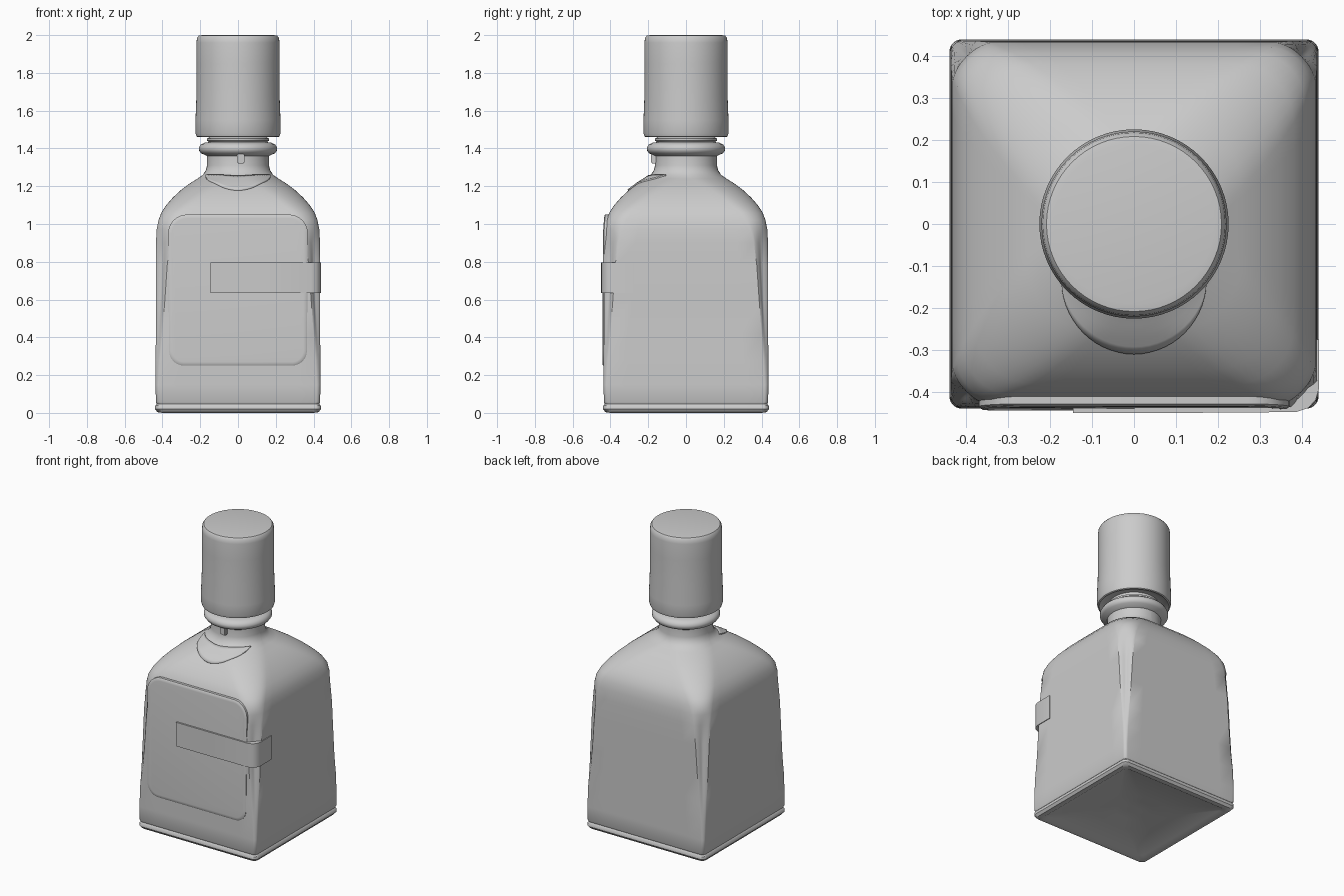
import bpy, bmesh, math
from mathutils import Vector
from mathutils.bvhtree import BVHTree

if "Cube" in bpy.data.objects:
    bpy.data.objects.remove(bpy.data.objects["Cube"])


def finish(name, bm, angle=40):
    bmesh.ops.recalc_face_normals(bm, faces=bm.faces)
    me = bpy.data.meshes.new(name)
    bm.to_mesh(me)
    ob = bpy.data.objects.new(name, me)
    bpy.context.collection.objects.link(ob)
    bpy.ops.object.select_all(action='DESELECT')
    bpy.context.view_layer.objects.active = ob
    ob.select_set(True)
    bpy.ops.object.shade_smooth_by_angle(angle=math.radians(angle))
    return ob


def loft(bm, rings):
    """Skin a stack of equal closed rings and cap both ends."""
    rows = [[bm.verts.new(p) for p in ring] for ring in rings]
    n = len(rows[0])
    for a, b in zip(rows, rows[1:]):
        for i in range(n):
            j = (i + 1) % n
            bm.faces.new((a[i], a[j], b[j], b[i]))
    bm.faces.new(rows[0][::-1])
    bm.faces.new(rows[-1])


def square_ring(z, w, r, scoop=0.0, arc=10, side=8):
    """Square of half-width w, corner radius r, corners optionally hollowed."""
    pts = []
    for q in range(4):
        rot = q * math.pi / 2
        c, s = math.cos(rot), math.sin(rot)
        k = w - r
        local = []
        for i in range(side):
            local.append((w, -k + 2 * k * i / side))
        for i in range(arc):
            t = math.pi / 2 * i / arc
            d = r * (1 - scoop * math.sin(2 * t))
            local.append((k + d * math.cos(t), k + d * math.sin(t)))
        pts += [(c * x - s * y, s * x + c * y, z) for x, y in local]
    return pts


def lathe(name, profile, n=64):
    bm = bmesh.new()
    loft(bm, [[(r * math.cos(2 * math.pi * i / n), r * math.sin(2 * math.pi * i / n), z)
               for i in range(n)] for r, z in profile])
    return finish(name, bm)


# Bottle body: z, half-width, corner radius, corner scoop
sections = [
    (0.03, 0.03, 0.025, 0), (0.03, 0.10, 0.07, 0), (0.012, 0.18, 0.10, 0),
    (0.012, 0.38, 0.03, 0), (0.0, 0.40, 0.03, 0), (0.004, 0.427, 0.03, 0),
    (0.02, 0.439, 0.03, 0), (0.038, 0.438, 0.03, 0), (0.047, 0.430, 0.025, 0),
    (0.058, 0.435, 0.02, 0), (0.15, 0.436, 0.02, 0), (0.28, 0.436, 0.025, 0.1),
    (0.42, 0.435, 0.035, 0.3), (0.6, 0.435, 0.048, 0.45), (0.78, 0.435, 0.06, 0.45),
    (0.9, 0.434, 0.075, 0.3), (0.97, 0.431, 0.09, 0.1), (1.02, 0.421, 0.105, 0),
    (1.06, 0.406, 0.12, 0), (1.1, 0.380, 0.14, 0), (1.14, 0.345, 0.155, 0),
    (1.18, 0.302, 0.165, 0), (1.215, 0.255, 0.17, 0), (1.24, 0.215, 0.172, 0),
    (1.26, 0.186, 0.17, 0), (1.285, 0.170, 0.166, 0), (1.31, 0.164, 0.163, 0),
    (1.37, 0.164, 0.163, 0)]
bm = bmesh.new()
loft(bm, [square_ring(*s) for s in sections])
bmesh.ops.recalc_face_normals(bm, faces=bm.faces)
surface = BVHTree.FromBMesh(bm)
finish("bottle_body", bm)

# Neck ring, thread and cap
lathe("neck_ring", [(0.15, 1.35), (0.168, 1.362), (0.196, 1.375), (0.207, 1.39),
                    (0.207, 1.405), (0.198, 1.42), (0.178, 1.43), (0.15, 1.434)])
lathe("neck_thread", [(0.15, 1.42), (0.155, 1.435), (0.165, 1.442),
                      (0.165, 1.452), (0.15, 1.46), (0.15, 1.49)])
lathe("cap", [(0.155, 1.475), (0.205, 1.467), (0.212, 1.46), (0.22, 1.464), (0.225, 1.48),
              (0.225, 1.55), (0.220, 1.68), (0.220, 1.85), (0.220, 1.96),
              (0.217, 1.985), (0.208, 1.997), (0.19, 2.0)])

# Raised front panel with rounded corners, tucked into the shoulder at the top
bm = bmesh.new()


def panel_ring(y, inset):
    pts = []
    for cx, cz, r, a0 in ((0.29, 0.33, 0.075, -90), (0.27, 0.95, 0.10, 0),
                          (-0.27, 0.95, 0.10, 90), (-0.29, 0.33, 0.075, 180)):
        for i in range(9):
            a = math.radians(a0 + 90 * i / 8)
            x, z = cx + (r - inset) * math.cos(a), cz + (r - inset) * math.sin(a)
            z -= 0.012 * (1 - (x / 0.37) ** 2) if z < 0.5 else 0
            pts.append((x, y + max(0, z - 0.9) * 0.07, z))
    return pts


loft(bm, [panel_ring(-0.42, 0), panel_ring(-0.438, 0),
          panel_ring(-0.442, 0.006), panel_ring(-0.443, 0.02)])
finish("front_panel", bm, 50)

# Strap wrapping from the front round the right corner
outer = [(-0.145, -0.449), (0.12, -0.449), (0.385, -0.447), (0.415, -0.437),
         (0.432, -0.418), (0.440, -0.39), (0.440, -0.275)]
inner = [(-0.145, -0.425), (0.12, -0.425), (0.37, -0.425), (0.39, -0.415),
         (0.405, -0.40), (0.42, -0.38), (0.42, -0.275)]
bm = bmesh.new()
loft(bm, [[(x, y, z) for x, y in outer + inner[::-1]] for z in (0.635, 0.795)])
finish("strap", bm, 30)

# Crescent label draped on the front shoulder
bm = bmesh.new()
rows = []
for i in range(29):
    x = -0.17 * math.cos(math.pi * i / 28)
    y0 = -0.135 - math.sqrt(max(0, 0.17 ** 2 - x * x))
    y1 = -math.sqrt(0.2 ** 2 - x * x)
    row = []
    for j in range(7):
        hit = surface.ray_cast(Vector((x, y0 + (y1 - y0) * j / 6, 1.7)), Vector((0, 0, -1)))
        row.append(bm.verts.new(hit[0] + hit[1] * 0.007))
    rows.append(row)
for a, b in zip(rows, rows[1:]):
    for j in range(6):
        bm.faces.new((a[j], b[j], b[j + 1], a[j + 1]))
label = finish("shoulder_label", bm)
solid = label.modifiers.new("thickness", 'SOLIDIFY')
solid.thickness = 0.014
solid.offset = -1

# Small tab hanging below the neck ring
bm = bmesh.new()
bmesh.ops.create_cube(bm, size=1)
bmesh.ops.scale(bm, vec=(0.04, 0.04, 0.07), verts=bm.verts)
bmesh.ops.translate(bm, vec=(0.015, -0.165, 1.355), verts=bm.verts)
bmesh.ops.bevel(bm, geom=bm.edges[:], offset=0.006, segments=2, affect='EDGES')
finish("neck_tab", bm)
